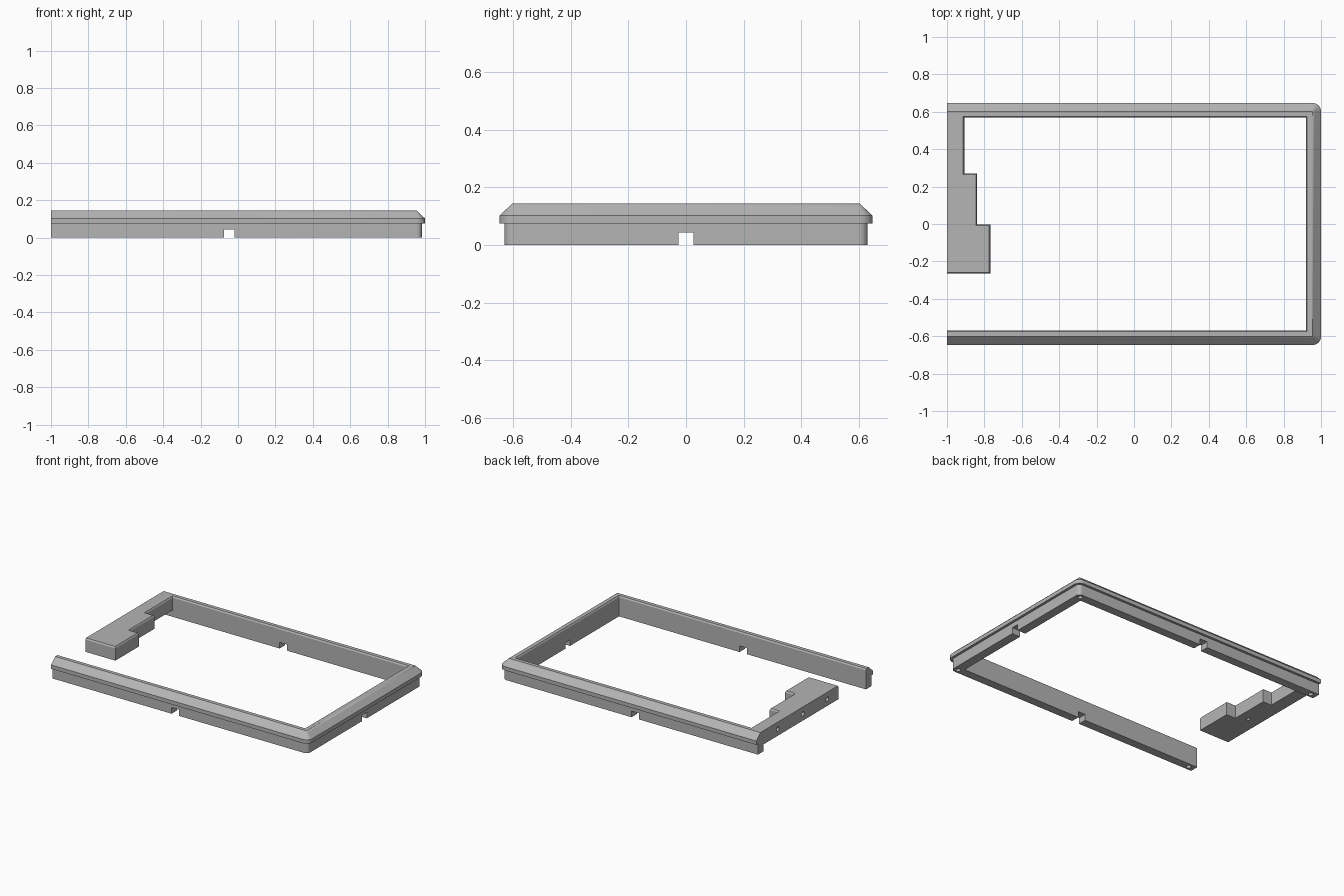
import bpy, bmesh
from math import sin, cos, pi, radians
from mathutils import Vector

cube = bpy.data.objects.get("Cube")
if cube:
    bpy.data.objects.remove(cube, do_unlink=True)

grey = bpy.data.materials.new("plain grey")
grey.use_nodes = True
colour = (0.46, 0.46, 0.46, 1)
grey.diffuse_color = colour
grey.node_tree.nodes["Principled BSDF"].inputs["Base Color"].default_value = colour

END, RIDGE_X, RIDGE_Y, HEIGHT = -1.0, 0.955, 0.602, 0.144

# Inner edge, from the front arm round to the stepped block
INNER = [Vector(p) for p in (
    (END, -0.57), (0.92, -0.57), (0.92, 0.57), (-0.907, 0.57), (-0.907, 0.27),
    (-0.84, 0.27), (-0.84, -0.003), (-0.768, -0.003), (-0.768, -0.265), (END, -0.265))]


def inner_path(inset):
    """Inner edge moved into the material by inset."""
    normals = []
    for a, b in zip(INNER, INNER[1:]):
        d = (b - a).normalized()
        normals.append(Vector((d.y, -d.x)))
    path = []
    for i, p in enumerate(INNER):
        n = normals[i - 1] if i else Vector((0, 0))
        m = normals[i] if i < len(normals) else Vector((0, 0))
        path.append(p + (n + m) * inset)
    return path


def outer_path(r, steps=8):
    """Outer edge at distance r outside the ridge, with round corners."""
    path = [Vector((END, RIDGE_Y + r))]
    for y, start in ((RIDGE_Y, pi / 2), (-RIDGE_Y, 0)):
        for i in range(steps + 1):
            a = start - i / steps * pi / 2
            path.append(Vector((RIDGE_X + r * cos(a), y + r * sin(a))))
    return path + [Vector((END, -RIDGE_Y - r))]


def make_object(name, bm):
    bmesh.ops.remove_doubles(bm, verts=bm.verts, dist=1e-5)
    bmesh.ops.recalc_face_normals(bm, faces=bm.faces)
    mesh = bpy.data.meshes.new(name)
    bm.to_mesh(mesh)
    bm.free()
    obj = bpy.data.objects.new(name, mesh)
    mesh.materials.append(grey)
    bpy.context.collection.objects.link(obj)
    return obj


# Frame: stacked outlines for the base, the lip and the bevelled top
LEVELS = [(0, 0.028, 0), (0.075, 0.028, 0), (0.075, 0.045, 0), (0.102, 0.045, 0),
          (0.134, 0.0107, 0), (HEIGHT, 0, 0.006)]
bm = bmesh.new()
rings = [[bm.verts.new((p.x, p.y, z)) for p in inner_path(inset) + outer_path(r)]
         for z, r, inset in LEVELS]
bm.faces.new(rings[0])
bm.faces.new(rings[-1])
for low, high in zip(rings, rings[1:]):
    for i in range(len(low)):
        j = (i + 1) % len(low)
        bm.faces.new((low[i], low[j], high[j], high[i]))
frame = make_object("frame", bm)


def cut(cutter):
    cutter.hide_render = True
    cutter.hide_viewport = True
    cutter.display_type = 'WIRE'
    mod = frame.modifiers.new(cutter.name, 'BOOLEAN')
    mod.operation = 'DIFFERENCE'
    mod.solver = 'EXACT'
    mod.object = cutter


def box_cutter(name, x0, x1, y0, y1, top):
    bm = bmesh.new()
    bmesh.ops.create_cube(bm, size=1)
    for v in bm.verts:
        v.co = (x0 if v.co.x < 0 else x1, y0 if v.co.y < 0 else y1,
                -0.1 if v.co.z < 0 else top)
    cut(make_object(name, bm))


def hole_cutter(name, centre, axis, depth, radius=0.016):
    bm = bmesh.new()
    bmesh.ops.create_cone(bm, cap_ends=True, segments=20, radius1=radius,
                          radius2=radius, depth=depth * 2)
    turn = Vector((0, 0, 1)).rotation_difference(Vector(axis)).to_matrix()
    bmesh.ops.rotate(bm, verts=bm.verts, matrix=turn)
    bmesh.ops.translate(bm, verts=bm.verts, vec=centre)
    cut(make_object(name, bm))


# Raised underside of the block, and cable notches in the arms
box_cutter("block_underside_cutter", -1.1, -0.7, -0.4, 0.57, 0.048)
box_cutter("long_arm_notch_cutter", -0.075, -0.018, -0.8, 0.8, 0.043)
box_cutter("end_arm_notch_cutter", 0.8, 1.1, -0.026, 0.026, 0.043)

# Peg holes in the joining face of the block
for i, y in enumerate((0.41, 0.13, -0.14)):
    hole_cutter(f"joint_hole_cutter_{i}", (END, y, 0.095), (1, 0, 0), 0.05)

# Holes in the underside
for x in (0.948, -0.955):
    for y in (0.6, -0.6):
        side = "back" if y > 0 else "front"
        hole_cutter(f"{side}_foot_hole_cutter_{'left' if x > 0 else 'right'}",
                    (x, y, 0), (0, 0, 1), 0.05)
hole_cutter("block_hole_cutter", (-0.91, 0.04, 0.048), (0, 0, 1), 0.025, 0.013)

# Smooth the round corners, keep the edges sharp
bpy.ops.object.select_all(action='DESELECT')
frame.select_set(True)
bpy.context.view_layer.objects.active = frame
bpy.ops.object.shade_smooth_by_angle(angle=radians(25))
